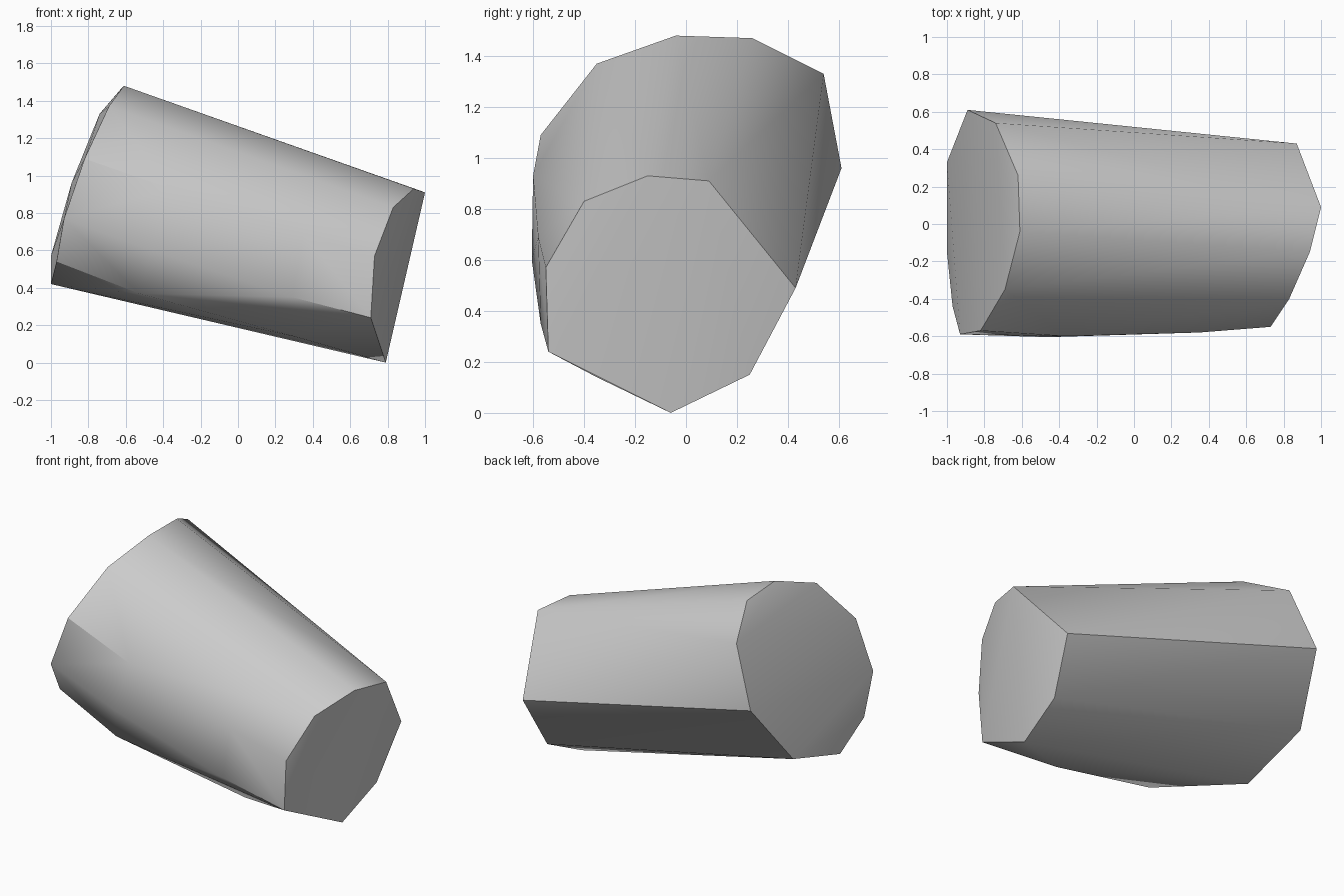
import bpy
import bmesh
import math

# Remove the default cube
default = bpy.data.objects.get("Cube")
if default:
    bpy.data.objects.remove(default, do_unlink=True)


def make_material(name, colour):
    material = bpy.data.materials.new(name)
    material.use_nodes = True
    material.diffuse_color = colour
    shader = material.node_tree.nodes["Principled BSDF"]
    shader.inputs["Base Color"].default_value = colour
    return material


def make_hull(name, points, material):
    """Wrap a tight convex skin round the given rings of points."""
    bm = bmesh.new()
    for point in points:
        bm.verts.new(point)
    hull = bmesh.ops.convex_hull(bm, input=bm.verts[:])
    unused = {item for key in ("geom_interior", "geom_unused")
              for item in hull[key] if isinstance(item, bmesh.types.BMVert)}
    bmesh.ops.delete(bm, geom=list(unused), context='VERTS')
    bmesh.ops.recalc_face_normals(bm, faces=bm.faces[:])
    mesh = bpy.data.meshes.new(name)
    bm.to_mesh(mesh)
    bm.free()
    mesh.materials.append(material)
    obj = bpy.data.objects.new(name, mesh)
    bpy.context.collection.objects.link(obj)
    return obj


# Wide end, ten corners
wide_end = [
    (-.61, -.04, 1.48), (-.62, .26, 1.47), (-.74, .54, 1.33),
    (-.89, .61, .96), (-1, .33, .57), (-1, -.15, .42),
    (-.97, -.44, .54), (-.93, -.59, .77), (-.82, -.57, 1.09),
    (-.69, -.35, 1.37),
]

# Narrow end, eight corners with a slight fold
narrow_end = [
    (1, .09, .91), (.94, -.15, .93), (.83, -.4, .83), (.73, -.55, .57),
    (.71, -.54, .24), (.79, -.06, 0), (.82, .25, .15), (.87, .43, .49),
]

# Gentle swelling along the front side
front_swell = [
    (-.46, -.605, .6), (.29, -.57, .35), (-.53, -.49, .37),
    (.3, -.35, .14), (-.36, -.6, .93), (.35, -.58, .69),
]

grey = make_material("plain grey", (.6, .6, .6, 1))
block = make_hull("tapered_block", wide_end + narrow_end + front_swell, grey)

# Soft shading that keeps the strong ridges crisp
bpy.ops.object.select_all(action='DESELECT')
block.select_set(True)
bpy.context.view_layer.objects.active = block
bpy.ops.object.shade_smooth_by_angle(angle=math.radians(30))
